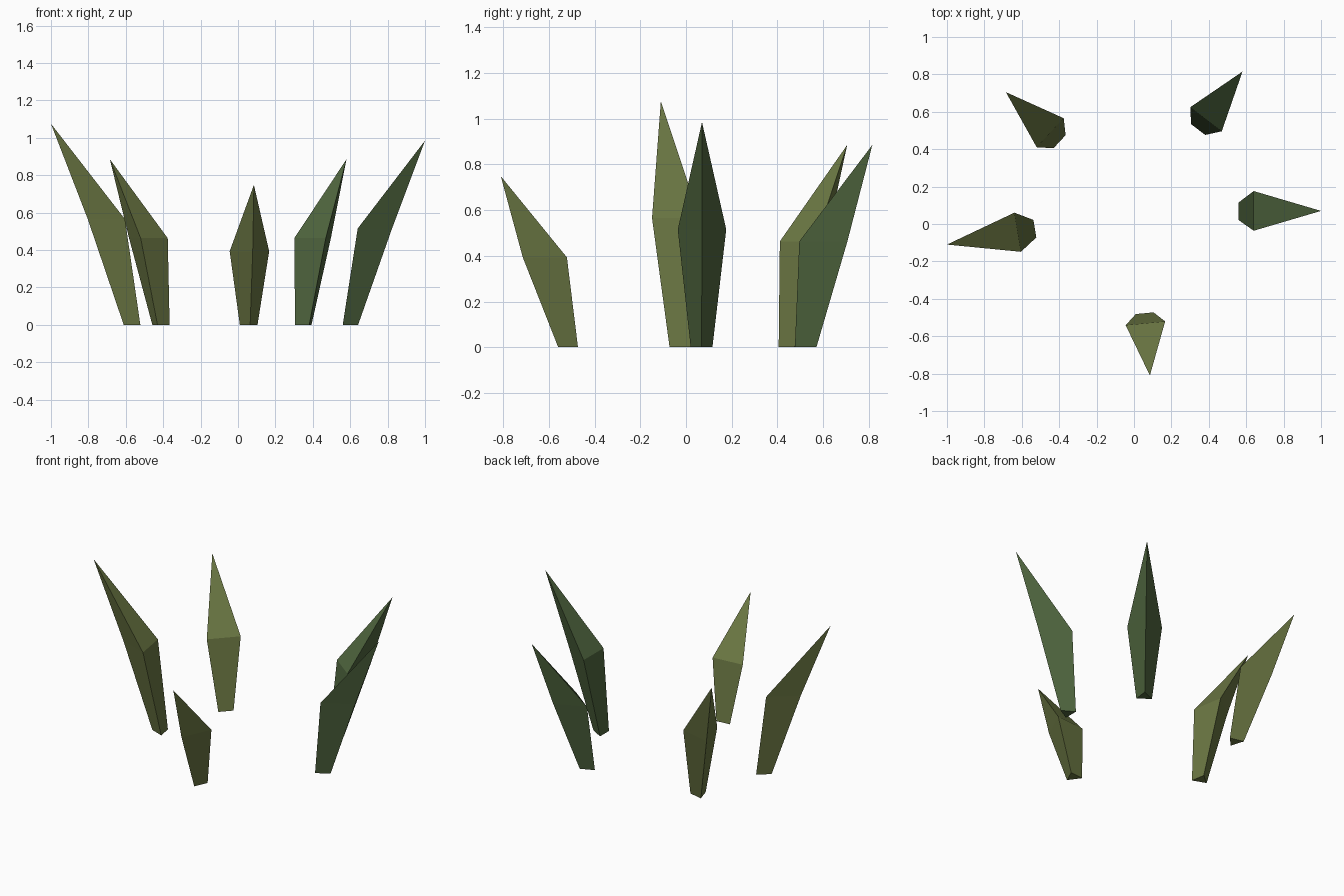
import bpy
import bmesh
import math
from mathutils import Vector

if "Cube" in bpy.data.objects:
    bpy.data.objects.remove(bpy.data.objects["Cube"])


def material(name, rgb):
    def lin(c):
        c /= 255
        return c / 12.92 if c <= 0.04045 else ((c + 0.055) / 1.055) ** 2.4
    m = bpy.data.materials.new(name)
    m.diffuse_color = (*[lin(c) for c in rgb], 1)
    m.use_nodes = True
    m.node_tree.nodes["Principled BSDF"].inputs["Base Color"].default_value = m.diffuse_color
    return m


olive = material("olive_green", (107, 119, 67))
green = material("deep_green", (79, 101, 62))


def triangle(bm, inner, z, angle, side):
    """Equilateral ring: a flat edge facing inward, a ridge pointing outward."""
    out = Vector((math.cos(angle), math.sin(angle), 0))
    across = Vector((-out.y, out.x, 0))
    mid = Vector((*inner, z))
    points = (mid - across * side / 2,
              mid + out * side * math.sqrt(3) / 2,
              mid + across * side / 2)
    return [bm.verts.new(p) for p in points]


def blade(name, mat, degrees, base, middle, height, tip):
    bm = bmesh.new()
    angle = math.radians(degrees)
    low = triangle(bm, base, 0, angle, 0.095)
    wide = triangle(bm, middle, height, angle, 0.212)
    top = bm.verts.new(tip)
    bm.faces.new(low[::-1])
    for i in range(3):
        j = (i + 1) % 3
        bm.faces.new((low[i], low[j], wide[j], wide[i]))
        bm.faces.new((wide[i], wide[j], top))
    bmesh.ops.recalc_face_normals(bm, faces=bm.faces)
    mesh = bpy.data.meshes.new(name)
    bm.to_mesh(mesh)
    bm.free()
    mesh.materials.append(mat)
    bpy.context.collection.objects.link(bpy.data.objects.new(name, mesh))


# Ring of five grass blades leaning outward
blade("right_blade", green, 0, (0.56, 0.068), (0.64, 0.07), 0.515, (1.0, 0.07, 0.985))
blade("back_right_blade", green, 52.6, (0.343, 0.505), (0.385, 0.56), 0.463, (0.58, 0.815, 0.885))
blade("back_left_blade", olive, 137, (-0.398, 0.44), (-0.448, 0.488), 0.463, (-0.685, 0.705, 0.885))
blade("left_blade", olive, 189.5, (-0.53, -0.025), (-0.622, -0.044), 0.565, (-1.0, -0.11, 1.075))
blade("front_blade", olive, -84.5, (0.057, -0.477), (0.061, -0.531), 0.393, (0.085, -0.81, 0.748))
